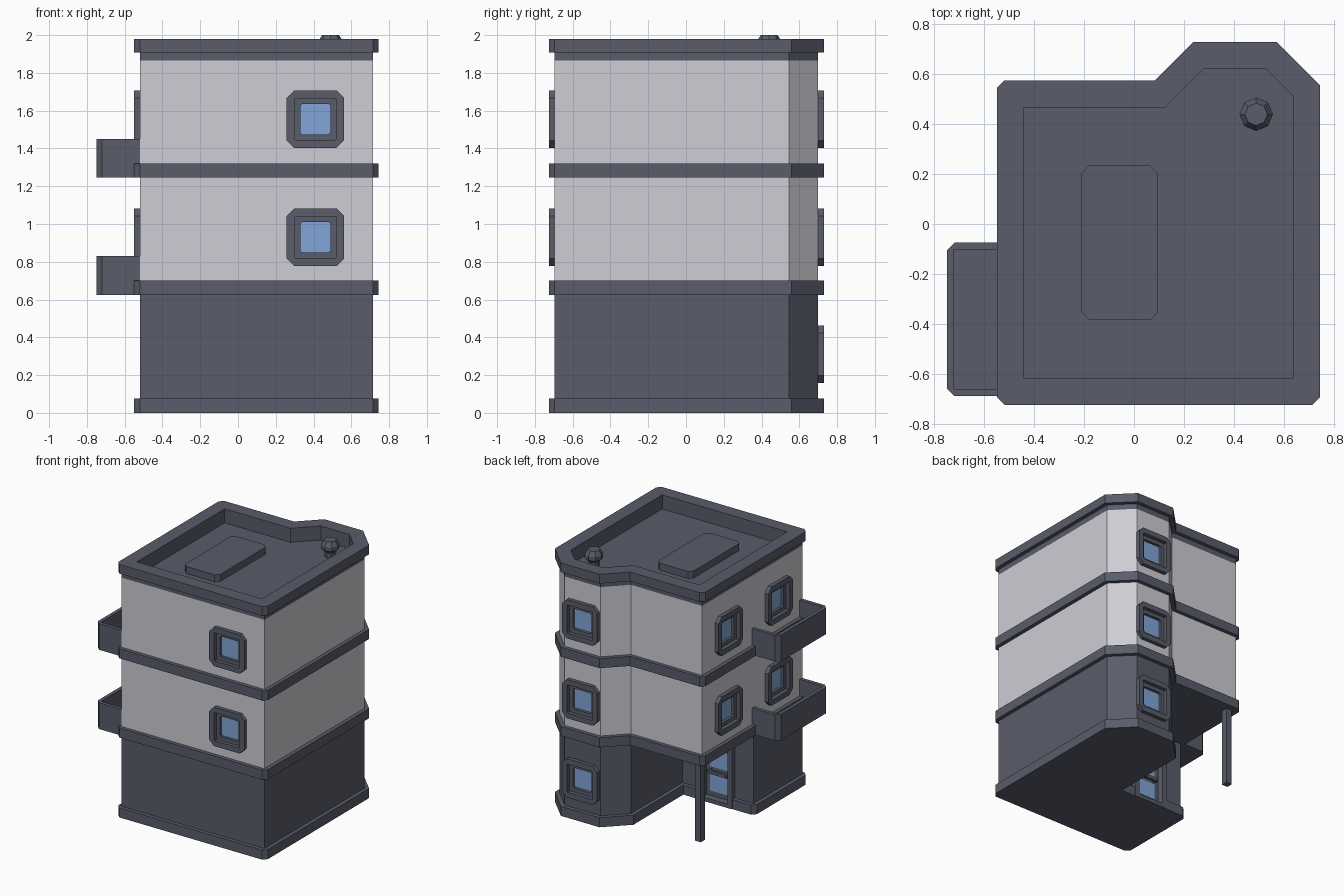
import bpy, bmesh, math
from mathutils import Matrix, Vector

if "Cube" in bpy.data.objects:
    bpy.data.objects.remove(bpy.data.objects["Cube"])


def material(name, rgb):
    m = bpy.data.materials.new(name)
    m.diffuse_color = (*rgb, 1)
    m.use_nodes = True
    m.node_tree.nodes["Principled BSDF"].inputs["Base Color"].default_value = m.diffuse_color
    return m


DARK = material("slate_grey", (0.10, 0.108, 0.145))
LIGHT = material("pale_wall", (0.62, 0.61, 0.66))
BLUE = material("blue_glass", (0.22, 0.38, 0.68))


def finish(name, bm, mat, matrix=None):
    bmesh.ops.recalc_face_normals(bm, faces=bm.faces)
    me = bpy.data.meshes.new(name)
    bm.to_mesh(me)
    bm.free()
    if matrix:
        me.transform(matrix)
    me.materials.append(mat)
    ob = bpy.data.objects.new(name, me)
    bpy.context.collection.objects.link(ob)
    return ob


def prism(name, poly, z0, z1, mat):
    """Upright extrusion of a plan outline."""
    bm = bmesh.new()
    f = bm.faces.new([bm.verts.new((x, y, z0)) for x, y in poly])
    top = bmesh.ops.extrude_face_region(bm, geom=[f], use_keep_orig=True)["geom"]
    bmesh.ops.translate(bm, vec=(0, 0, z1 - z0),
                        verts=[v for v in top if isinstance(v, bmesh.types.BMVert)])
    return finish(name, bm, mat)


def box(name, x0, x1, y0, y1, z0, z1, mat, matrix=None):
    ob = prism(name, [(x0, y0), (x1, y0), (x1, y1), (x0, y1)], z0, z1, mat)
    if matrix:
        ob.data.transform(matrix)
    return ob


def rect(x0, x1, y0, y1, c):
    """Rectangle with corners cut by c."""
    return [(x0 + c, y0), (x1 - c, y0), (x1, y0 + c), (x1, y1 - c),
            (x1 - c, y1), (x0 + c, y1), (x0, y1 - c), (x0, y0 + c)]


def ring(name, outer, inner, y0, y1, mat, matrix):
    """Frame between two x/z loops, from depth y0 to y1."""
    bm = bmesh.new()
    loops = [[bm.verts.new((x, y, z)) for x, z in p]
             for p, y in ((outer, y0), (outer, y1), (inner, y1), (inner, y0))]
    n = len(outer)
    for k in range(4):
        a, b = loops[k], loops[(k + 1) % 4]
        for i in range(n):
            j = (i + 1) % n
            bm.faces.new((a[i], a[j], b[j], b[i]))
    return finish(name, bm, mat, matrix)


def offset(poly, d):
    """Grow a counter-clockwise outline outward by d."""
    out = []
    for i, p in enumerate(poly):
        p = Vector(p)
        a = (p - Vector(poly[i - 1])).normalized()
        b = (Vector(poly[(i + 1) % len(poly)]) - p).normalized()
        na, nb = Vector((a.y, -a.x)), Vector((b.y, -b.x))
        out.append(tuple(p + (na + nb) * d / (1 + na.dot(nb))))
    return out


def clip_corners(poly, c):
    """Cut the outer right-angled corners of an outline."""
    out = []
    for i, p in enumerate(poly):
        p = Vector(p)
        a = (p - Vector(poly[i - 1])).normalized()
        b = (Vector(poly[(i + 1) % len(poly)]) - p).normalized()
        if abs(a.dot(b)) < 0.1 and a.cross(b) > 0:
            out += [tuple(p - a * c), tuple(p + b * c)]
        else:
            out.append(tuple(p))
    return out


def cut(target, cutter):
    """Subtract the cutter, bake the result and drop the cutter."""
    mod = target.modifiers.new("cut", "BOOLEAN")
    mod.operation, mod.object, mod.solver = "DIFFERENCE", cutter, "EXACT"
    dg = bpy.context.evaluated_depsgraph_get()
    me = bpy.data.meshes.new_from_object(target.evaluated_get(dg))
    target.modifiers.clear()
    target.data = me
    bpy.data.objects.remove(cutter)


# Plan outlines: upper storeys, and the ground floor with its entrance notch
bay = [(0.715, -0.695), (0.715, 0.545), (0.56, 0.70), (0.25, 0.70), (0.095, 0.545)]
upper = [(-0.52, -0.695)] + bay + [(-0.52, 0.545)]
ground = [(-0.52, -0.695)] + bay + [(0.095, -0.09), (-0.52, -0.09)]
upper_band = clip_corners(offset(upper, 0.03), 0.03)
ground_band = clip_corners(offset(ground, 0.03), 0.03)

# Storeys and ledges
base = prism("base_ledge", ground_band, 0, 0.075, DARK)
walls = [prism("ground_floor_wall", ground, 0.02, 0.65, DARK),
         prism("first_floor_wall", upper, 0.66, 1.28, LIGHT),
         prism("second_floor_wall", upper, 1.28, 1.865, LIGHT)]
for i, z in enumerate((0.625, 1.245)):
    prism(f"floor_ledge_{i}", upper_band, z, z + 0.075, DARK)

# Roof: trim under the parapet, parapet, sunken deck
trim = prism("roof_trim", upper, 1.863, 1.91, DARK)
parapet = prism("parapet", upper_band, 1.908, 1.98, DARK)
for part in (trim, parapet):
    cut(part, prism("deck_cutter", offset(upper, -0.077), 1.87, 2.1, DARK))

# Roof hatch and eight-sided vent
prism("roof_hatch", rect(-0.21, 0.095, -0.385, 0.235, 0.03), 1.865, 1.925, DARK)
bm = bmesh.new()
rows = [[bm.verts.new((0.49 + r * math.cos(k * math.pi / 4),
                       0.44 + r * math.sin(k * math.pi / 4), z)) for k in range(8)]
        for r, z in ((0.04, 1.865), (0.04, 1.91), (0.067, 1.935), (0.067, 1.965), (0.045, 2.0))]
for a, b in zip(rows, rows[1:]):
    for k in range(8):
        bm.faces.new((a[k], a[k - 1], b[k - 1], b[k]))
bm.faces.new(rows[-1])
bm.faces.new(rows[0])
finish("roof_vent", bm, DARK)


def square(h, c):
    return rect(-h, h, -h, h, c)


def window(wall, x, y, z, angle):
    """Deep-set window; local -y points out of the wall."""
    m = Matrix.Translation((x, y, z)) @ Matrix.Rotation(angle, 4, "Z")
    cut(wall, box("pocket", -0.115, 0.115, -0.1, 0.035, -0.115, 0.115, DARK, m))
    ring("window_frame", square(0.152, 0.04), square(0.11, 0.004), 0.01, -0.03, DARK, m)
    ring("window_sash", square(0.114, 0.004), square(0.08, 0.01), 0.032, 0.0, DARK, m)
    box("window_pane", -0.085, 0.085, 0.022, 0.028, -0.085, 0.085, BLUE, m)


# Windows: bay on every floor, front and left on the upper floors
for wall, z in zip(walls, (0.31, 0.93, 1.555)):
    window(wall, 0.41, 0.70, z, math.pi)
    if z > 0.5:
        window(wall, 0.41, -0.695, z, 0)
        for y in (0.23, -0.385):
            window(wall, -0.52, y, z, -math.pi / 2)

# Balconies on the left side
shell = [(-0.515, -0.69), (-0.515, -0.662), (-0.722, -0.662), (-0.722, -0.102),
         (-0.515, -0.102), (-0.515, -0.075), (-0.72, -0.075), (-0.75, -0.105),
         (-0.75, -0.66), (-0.72, -0.69)]
for i, z in enumerate((0.625, 1.245)):
    prism(f"balcony_rail_{i}", shell, z, z + 0.205, DARK)
    box(f"balcony_floor_{i}", -0.73, -0.515, -0.67, -0.09, z, z + 0.06, DARK)

# Entrance door in the notch, facing back
m = Matrix.Translation((-0.21, -0.09, 0)) @ Matrix.Rotation(math.pi, 4, "Z")
for part in (walls[0], base):
    cut(part, box("door_pocket", -0.112, 0.112, -0.1, 0.04, 0.02, 0.445, DARK, m))
ring("door_frame", rect(-0.15, 0.15, 0, 0.48, 0.004), rect(-0.11, 0.11, 0.03, 0.44, 0.004),
     0.03, -0.035, DARK, m)
box("door_leaf", -0.112, 0.112, 0.02, 0.039, 0.02, 0.445, DARK, m)
for i, (z0, z1) in enumerate(((0.07, 0.20), (0.26, 0.40))):
    box(f"door_pane_{i}", -0.075, 0.075, 0.014, 0.021, z0, z1, BLUE, m)
box("door_handle", -0.08, 0.08, -0.015, 0.005, 0.215, 0.24, DARK, m)
for s in (-0.07, 0.07):
    box("handle_mount", s - 0.01, s + 0.01, 0.0, 0.025, 0.215, 0.24, DARK, m)

# Corner post under the overhang
box("corner_post", -0.495, -0.445, 0.475, 0.525, 0, 0.64, DARK)
